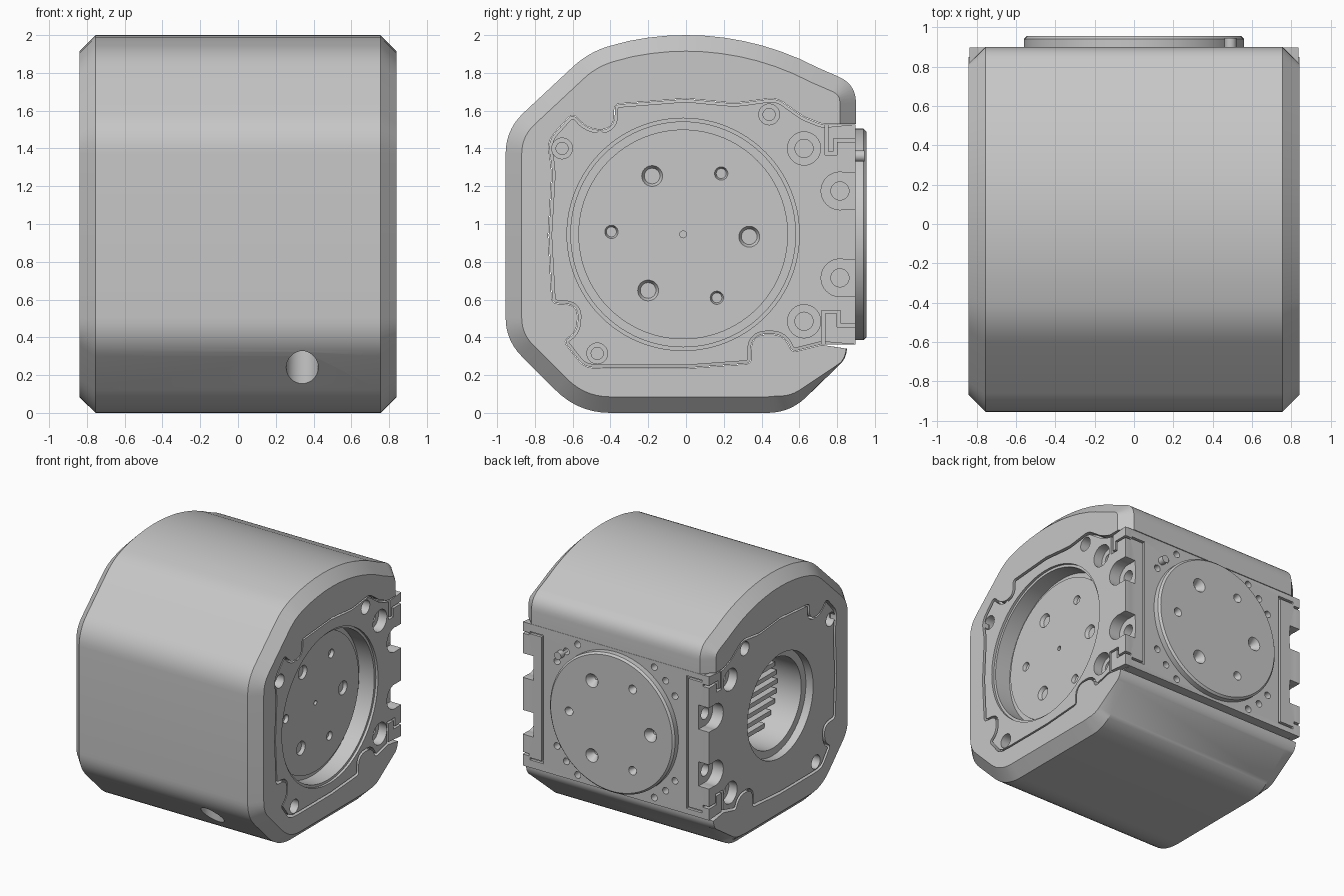
import bpy
import bmesh
from math import radians, sin, cos, sqrt
from mathutils import Matrix, Vector

default = bpy.data.objects.get("Cube")
if default:
    bpy.data.objects.remove(default, do_unlink=True)

grey = bpy.data.materials.new("matte grey")
grey.use_nodes = True
grey.diffuse_color = (0.57, 0.57, 0.57, 1)
grey.node_tree.nodes["Principled BSDF"].inputs["Base Color"].default_value = grey.diffuse_color

MID = 0.945             # height of the drive axes
HALF = 0.84             # half width
SIDES = (1, -1)


# ---------- outline helpers ----------
def rounded(corners, steps=7):
    """Polygon from (u, v, cut) corners, each softened over its cut length."""
    out = []
    for i, (u, v, cut_length) in enumerate(corners):
        p = Vector((u, v))
        if not cut_length:
            out.append(p)
            continue
        before = Vector(corners[i - 1][:2])
        after = Vector(corners[(i + 1) % len(corners)][:2])
        a = p + (before - p).normalized() * cut_length
        b = p + (after - p).normalized() * cut_length
        for k in range(steps + 1):
            t = k / steps
            out.append(a * (1 - t) ** 2 + p * 2 * t * (1 - t) + b * t * t)
    return out


def inset(points, distance, closed=True, weight=lambda p: 1):
    """Move every point to the left of the path by distance."""
    out = []
    last = len(points) - 1
    for i, p in enumerate(points):
        d1 = p - points[i - 1]
        d2 = points[(i + 1) % len(points)] - p
        if not closed:
            d1 = d2 if i == 0 else d1
            d2 = d1 if i == last else d2
        n1 = Vector((-d1.y, d1.x)).normalized()
        n2 = Vector((-d2.y, d2.x)).normalized()
        out.append(p + (n1 + n2) / max(0.4, 1 + n1.dot(n2)) * distance * weight(p))
    return out


# ---------- mesh helpers ----------
def make(name, bm):
    mesh = bpy.data.meshes.new(name)
    bm.to_mesh(mesh)
    bm.free()
    obj = bpy.data.objects.new(name, mesh)
    bpy.context.collection.objects.link(obj)
    return obj


def loft(bm, sections, axis="x"):
    """Skin equal outlines placed at (position, outline) along an axis, facing outwards."""
    before = bm.calc_volume(signed=True)
    rings = []
    for pos, outline in sections:
        rings.append([bm.verts.new((pos, p.x, p.y) if axis == "x" else (p.x, pos, p.y))
                      for p in outline])
    faces = [bm.faces.new(rings[0][::-1]), bm.faces.new(rings[-1])]
    for a, b in zip(rings, rings[1:]):
        for i in range(len(a)):
            faces.append(bm.faces.new((a[i - 1], a[i], b[i], b[i - 1])))
    bm.normal_update()
    if bm.calc_volume(signed=True) < before:
        bmesh.ops.reverse_faces(bm, faces=faces)


def cyl(bm, axis, u, v, lo, hi, r_lo, r_hi=None, segments=32):
    r_hi = r_lo if r_hi is None else r_hi
    if hi < lo:
        lo, hi, r_lo, r_hi = hi, lo, r_hi, r_lo
    mid = (lo + hi) / 2
    place, turn = {
        "x": ((mid, u, v), Matrix.Rotation(radians(90), 4, "Y")),
        "y": ((u, mid, v), Matrix.Rotation(radians(-90), 4, "X")),
        "z": ((u, v, mid), Matrix.Identity(4)),
    }[axis]
    bmesh.ops.create_cone(bm, cap_ends=True, segments=segments, radius1=r_lo, radius2=r_hi,
                          depth=hi - lo, matrix=Matrix.Translation(place) @ turn)


def box(bm, lo, hi):
    lo, hi = Vector(lo), Vector(hi)
    size = [abs(s) for s in hi - lo]
    bmesh.ops.create_cube(bm, size=1, matrix=Matrix.Translation((lo + hi) / 2)
                          @ Matrix.Diagonal((*size, 1)))


def volume(mesh):
    bm = bmesh.new()
    bm.from_mesh(mesh)
    result = bm.calc_volume(signed=True)
    bm.free()
    return result


def cut(obj, bm):
    """Subtract bm, taking the first solver that gives a sound solid."""
    cutter = make("cutter", bm)
    cutter.hide_render = True
    full_volume = volume(obj.data)
    mod = obj.modifiers.new("cut", "BOOLEAN")
    mod.operation, mod.object = "DIFFERENCE", cutter
    for solver in ("EXACT", "MANIFOLD", "FLOAT"):
        mod.solver = solver
        graph = bpy.context.evaluated_depsgraph_get()
        mesh = bpy.data.meshes.new_from_object(obj.evaluated_get(graph))
        if 0.5 * full_volume < volume(mesh) < full_volume:
            obj.data = mesh
            break
    obj.modifiers.clear()
    bpy.data.objects.remove(cutter, do_unlink=True)


def cut_cylinders(obj, cylinders):
    bm = bmesh.new()
    for args in cylinders:
        cyl(bm, *args)
    cut(obj, bm)


# ---------- core block that fills the shell and shows at the rear ----------
core_outline = rounded([
    (0.9, 0.36, 0), (0.9, 1.53, 0), (0.72, 1.53, 0.02), (0.62, 1.57, 0.03),
    (0.48, 1.67, 0.05), (0.26, 1.64, 0.05), (0, 1.665, 0), (-0.38, 1.635, 0.03),
    (-0.38, 1.5, 0.08), (-0.52, 1.5, 0.07), (-0.6, 1.59, 0.04), (-0.735, 1.44, 0.06),
    (-0.71, 1.28, 0.05), (-0.73, 0.94, 0), (-0.71, 0.58, 0.03), (-0.57, 0.57, 0.07),
    (-0.58, 0.43, 0.05), (-0.65, 0.38, 0.03), (-0.54, 0.24, 0.05), (-0.42, 0.235, 0.02),
    (0, 0.235, 0), (0.345, 0.26, 0.03), (0.345, 0.415, 0.085), (0.52, 0.415, 0.07),
    (0.56, 0.32, 0.03), (0.72, 0.36, 0)])
full = inset(core_outline, 0.003)
slim = inset(core_outline, 0.018, weight=lambda p: 0.15 if p.x > 0.85 else 1)
bm = bmesh.new()
loft(bm, [(-0.835, slim), (-0.79, slim), (-0.788, full), (0.788, full), (0.79, slim), (0.835, slim)])
core = make("core_block", bm)

# ---------- outer shell: a C-shaped wall wrapped round the core ----------
arch = [(y, 0.5 + sqrt(2.25 - y * y), 0) for y in [0.7 - 0.1 * k for k in range(11)]]
outer = rounded(
    [(0.9, 1.53, 0), (0.9, 1.74, 0.1)] + arch
    + [(-0.51, 1.915, 0.12), (-0.955, 1.5, 0.13), (-0.955, 0.385, 0.12), (-0.57, 0, 0.17),
       (0.55, 0, 0.12), (0.85, 0.29, 0.05)])
inner = core_outline[:1:-1]


def lip_taper(p):
    # the chamfer fades out towards the lower rear lip
    return min(1, max(0.05, 1 - (p.x - 0.5) / 0.34)) if p.y < 0.45 and p.x > 0.5 else 1


shell_wall = outer + inner
shell_end = inset(outer, 0.085, closed=False, weight=lip_taper) + inner
bm = bmesh.new()
loft(bm, [(-HALF, shell_end), (-0.755, shell_wall), (0.755, shell_wall), (HALF, shell_end)])
shell = make("outer_shell", bm)
cut_cylinders(shell, [("z", 0.34, -0.81, -0.1, 0.42, 0.085)])

# main bores, each with a stepped rim
AXIS_Y = -0.015
for side, rim, rim_x, bore, floor_x in ((1, 0.615, 0.815, 0.595, 0.68), (-1, 0.42, 0.77, 0.36, 0.49)):
    cut_cylinders(core, [("x", AXIS_Y, MID, side, side * rim_x, rim, rim, 96)])
    cut_cylinders(core, [("x", AXIS_Y, MID, side, side * floor_x, bore, bore, 96)])

# screw seats and rear slots on both sides
lobes = [(-0.656, 1.4), (0.44, 1.58), (-0.47, 0.315)]
seats = [(0.625, 1.4), (0.625, 0.485)]
slots = [(0.815, 1.175), (0.815, 0.715)]
for side in SIDES:
    wide = [("x", y, z, side, side * 0.75, 0.055) for y, z in lobes]
    wide += [("x", y, z, side, side * 0.76, 0.088) for y, z in seats]
    wide += [("x", y, z, side, side * 0.74, 0.1) for y, z in slots]
    cut_cylinders(core, wide)
    bm = bmesh.new()
    for y, z in slots:
        box(bm, (side, y, z - 0.098), (side * 0.741, 1, z + 0.098))
    cut(core, bm)
    cut_cylinders(core, [("x", y, z, side, side * 0.64, 0.032) for y, z in lobes])
    cut_cylinders(core, [("x", y, z, side, side * 0.62, 0.048) for y, z in seats + slots])

# clip grooves on the sides and bracket grooves on the rear
clip = [Vector(p) for p in ((0.735, 0.65), (0.735, 0.42), (0.8, 0.42), (0.8, 0.49), (1, 0.49))]
bracket = [Vector(p) for p in ((0.77, 0.52), (0.65, 0.52), (0.65, -0.52), (0.77, -0.52))]
bm = bmesh.new()
for side in SIDES:
    for flip in SIDES:
        path = [Vector((p.x, MID + flip * p.y)) for p in clip]
        strip = path + inset(path, 0.018, closed=False)[::-1]
        loft(bm, [(side, strip), (side * 0.78, strip)])
cut(core, bm)
bm = bmesh.new()
for side in SIDES:
    path = [Vector((side * p.x, MID + p.y)) for p in bracket]
    strip = path + inset(path, 0.018, closed=False)[::-1]
    loft(bm, [(1, strip), (0.875, strip)], axis="y")
cut(core, bm)

# small holes around the rear disc
holes = []
for corner in (45, 135, 225, 315):
    for step in (-12, 0, 12):
        a = radians(corner + step)
        holes.append(("y", 0.63 * cos(a), MID + 0.63 * sin(a), 1, 0.8, 0.027, 0.027, 20))
cut_cylinders(core, holes)


# ---------- drive discs ----------
def bolt_circle(axis, u, face, depth, start):
    """Six pointed holes, alternately narrow and wide."""
    out = []
    for k in range(6):
        a = radians(start + 60 * k)
        reach, r = ((0.38, 0.037), (0.35, 0.058))[k % 2]
        out.append((axis, u + reach * cos(a), MID + reach * sin(a),
                    face - depth, face + 0.005, r * 0.1, r, 24))
    return out


bm = bmesh.new()
cyl(bm, "x", AXIS_Y, MID, 0.6, 0.705, 0.555, segments=96)
side_disc = make("side_disc", bm)
cut_cylinders(side_disc, bolt_circle("x", AXIS_Y, 0.705, 0.09, 58)
              + [("x", AXIS_Y, MID, 0.66, 0.8, 0.018)])

disc_ring = [Vector((cos(radians(a)), sin(radians(a)))) for a in range(0, 360, 4)]
bm = bmesh.new()
loft(bm, [(y, [Vector((p.x * r, MID + p.y * r)) for p in disc_ring])
          for y, r in ((0.88, 0.56), (0.94, 0.56), (0.955, 0.545))], axis="y")
rear_disc = make("rear_disc", bm)
cut_cylinders(rear_disc, bolt_circle("y", 0, 0.955, 0.07, 0))

bm = bmesh.new()
cyl(bm, "y", 0.49, 1.36, 0.85, 0.945, 0.03)
pin = make("locating_pin", bm)

# ---------- cooling fins inside the left bore ----------
bm = bmesh.new()
for k in range(-4, 5):
    z = 0.075 * k
    reach = sqrt(0.36 ** 2 - z * z) - 0.02
    box(bm, (-0.57, AXIS_Y - reach, MID + z - 0.018), (-0.48, AXIS_Y + reach, MID + z + 0.018))
fins = make("cooling_fins", bm)

# ---------- colour and shading ----------
parts = [shell, core, side_disc, rear_disc, pin, fins]
bpy.ops.object.select_all(action="DESELECT")
for part in parts:
    part.data.materials.clear()
    part.data.materials.append(grey)
    part.select_set(True)
bpy.context.view_layer.objects.active = shell
bpy.ops.object.shade_smooth_by_angle(angle=radians(28))
